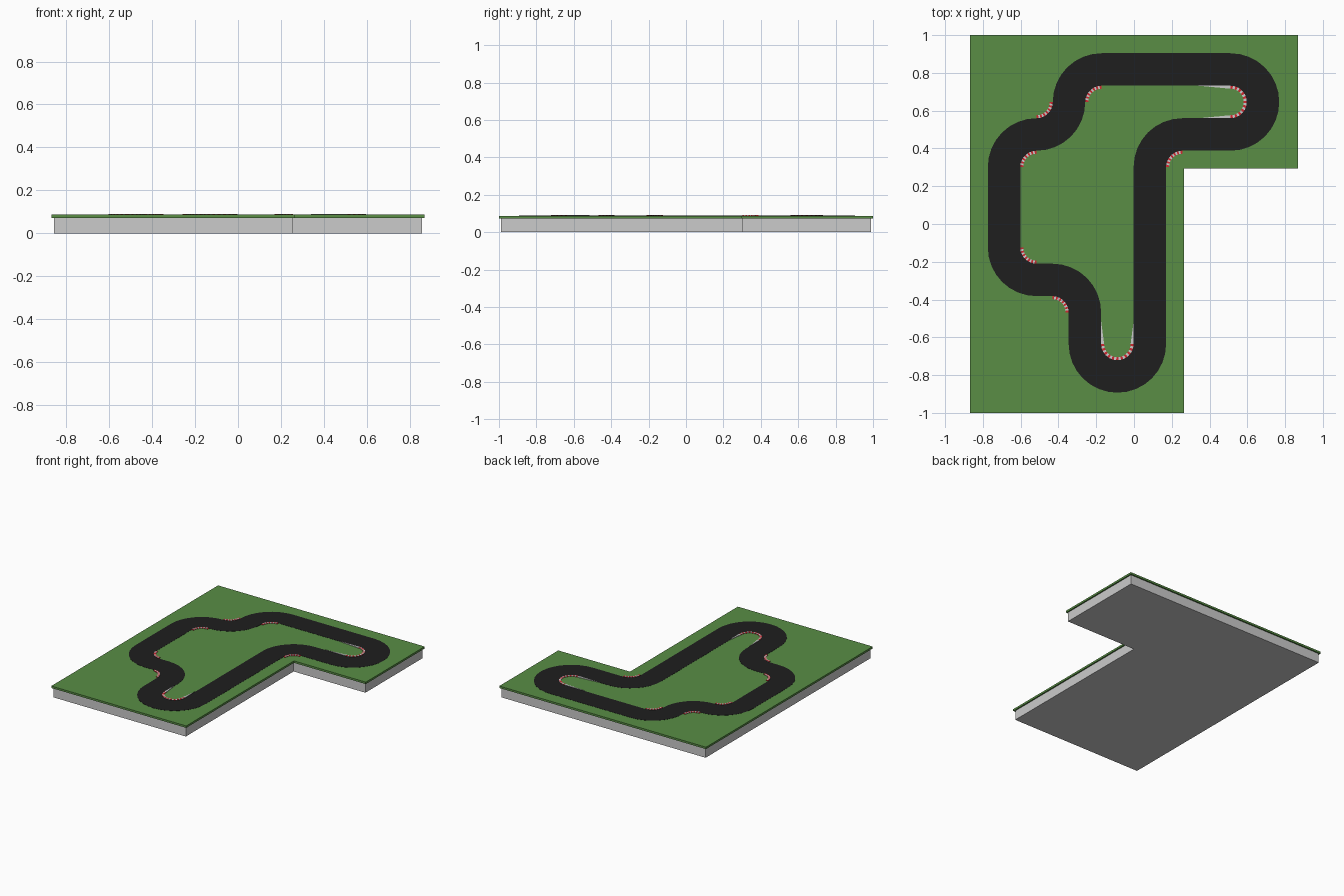
import bpy, bmesh, math
from mathutils import Vector

if "Cube" in bpy.data.objects:
    bpy.data.objects.remove(bpy.data.objects["Cube"])

R, HW, KW = 0.172, 0.086, 0.016      # bend radius, road half width, kerb width
BASE_TOP, GRASS_TOP, ROAD_TOP, KERB_TOP = 0.073, 0.087, 0.088, 0.091


def material(name, r, g, b):
    m = bpy.data.materials.new(name)
    m.diffuse_color = (r, g, b, 1)
    m.use_nodes = True
    m.node_tree.nodes["Principled BSDF"].inputs["Base Color"].default_value = m.diffuse_color
    return m


GREEN = material("grass_green", 0.10, 0.27, 0.06)
ASPHALT = material("asphalt", 0.013, 0.013, 0.013)
RED = material("kerb_red", 0.65, 0.02, 0.03)
WHITE = material("kerb_white", 0.65, 0.63, 0.63)


def finish(name, bm, *mats):
    bmesh.ops.recalc_face_normals(bm, faces=bm.faces[:])
    me = bpy.data.meshes.new(name)
    bm.to_mesh(me)
    bm.free()
    for m in mats:
        me.materials.append(m)
    ob = bpy.data.objects.new(name, me)
    bpy.context.collection.objects.link(ob)
    return ob


def prism(bm, outline, z0, z1, mat=0):
    """Closed upright prism from a flat outline."""
    lo = [bm.verts.new((x, y, z0)) for x, y in outline]
    hi = [bm.verts.new((x, y, z1)) for x, y in outline]
    faces = [bm.faces.new(lo[::-1]), bm.faces.new(hi)]
    n = len(lo)
    for i in range(n):
        j = (i + 1) % n
        faces.append(bm.faces.new((lo[i], lo[j], hi[j], hi[i])))
    for f in faces:
        f.material_index = mat


def polar(c, r, deg):
    a = math.radians(deg)
    return (c[0] + r * math.cos(a), c[1] + r * math.sin(a))


def l_outline(inset):
    i = inset
    return [(-0.868 + i, -1 + i), (0.265 - i, -1 + i), (0.265 - i, 0.293 + i),
            (0.868 - i, 0.293 + i), (0.868 - i, 1 - i), (-0.868 + i, 1 - i)]


# Plinth and grass top
bm = bmesh.new()
prism(bm, l_outline(0.01), 0, BASE_TOP)
finish("plinth", bm)
bm = bmesh.new()
prism(bm, l_outline(0), BASE_TOP - 0.001, GRASS_TOP)
finish("grass_top", bm, GREEN)

# Bends in driving order: centre, start angle, end angle
bends = [((-0.516, 0.302), 180, 90),
         ((-0.516, 0.646), -90, 0),
         ((-0.172, 0.646), 180, 90),
         ((0.511, 0.646), 90, -90),
         ((0.256, 0.302), 90, 180),
         ((-0.088, -0.635), 0, -180),
         ((-0.432, -0.468), 0, 90),
         ((-0.516, -0.124), 270, 180)]

# Road: cross-sections swept round the bends, straights join them
bm = bmesh.new()
rings = []
for c, a0, a1 in bends:
    n = 8 * abs(a1 - a0) // 90
    s = 1 if a1 < a0 else -1          # keep the left edge on the left
    for k in range(n + 1):
        a = a0 + (a1 - a0) * k / n
        left, right = polar(c, R + s * HW, a), polar(c, R - s * HW, a)
        if rings and (Vector(left) - rings[-1][1].co.xy).length < 0.002:
            continue
        z0 = GRASS_TOP - 0.004
        rings.append([bm.verts.new((*p, z)) for p, z in
                      ((left, z0), (left, ROAD_TOP), (right, ROAD_TOP), (right, z0))])
for i, ring in enumerate(rings):
    nxt = rings[(i + 1) % len(rings)]
    for j in range(4):
        k = (j + 1) % 4
        bm.faces.new((ring[j], ring[k], nxt[k], nxt[j]))
finish("road", bm, ASPHALT)

# Striped kerbs on the inside of every bend
bm = bmesh.new()
for c, a0, a1 in bends:
    n = 13 if abs(a1 - a0) == 90 else 21
    lo, hi = min(a0, a1), max(a0, a1)
    for k in range(n):
        p, q = (lo + (hi - lo) * t / n for t in (k, k + 1))
        prism(bm, [polar(c, HW, p), polar(c, HW, q),
                   polar(c, HW - KW, q), polar(c, HW - KW, p)],
              GRASS_TOP - 0.004, KERB_TOP, k % 2)
finish("kerbs", bm, RED, WHITE)

# Tapered run-in strips leading into the two hairpins
bm = bmesh.new()
for (cx, cy), along, length in (((0.511, 0.646), "x", (0.17, 0.17)),
                                ((-0.088, -0.635), "y", (0.12, 0.12))):
    for s, ln in zip((-1, 1), length):
        if along == "x":
            tri = [(cx, cy + s * HW), (cx - ln, cy + s * HW), (cx, cy + s * (HW - KW))]
        else:
            tri = [(cx + s * HW, cy), (cx + s * HW, cy + ln), (cx + s * (HW - KW), cy)]
        prism(bm, tri, GRASS_TOP - 0.004, KERB_TOP)
finish("run_in_strips", bm, WHITE)
